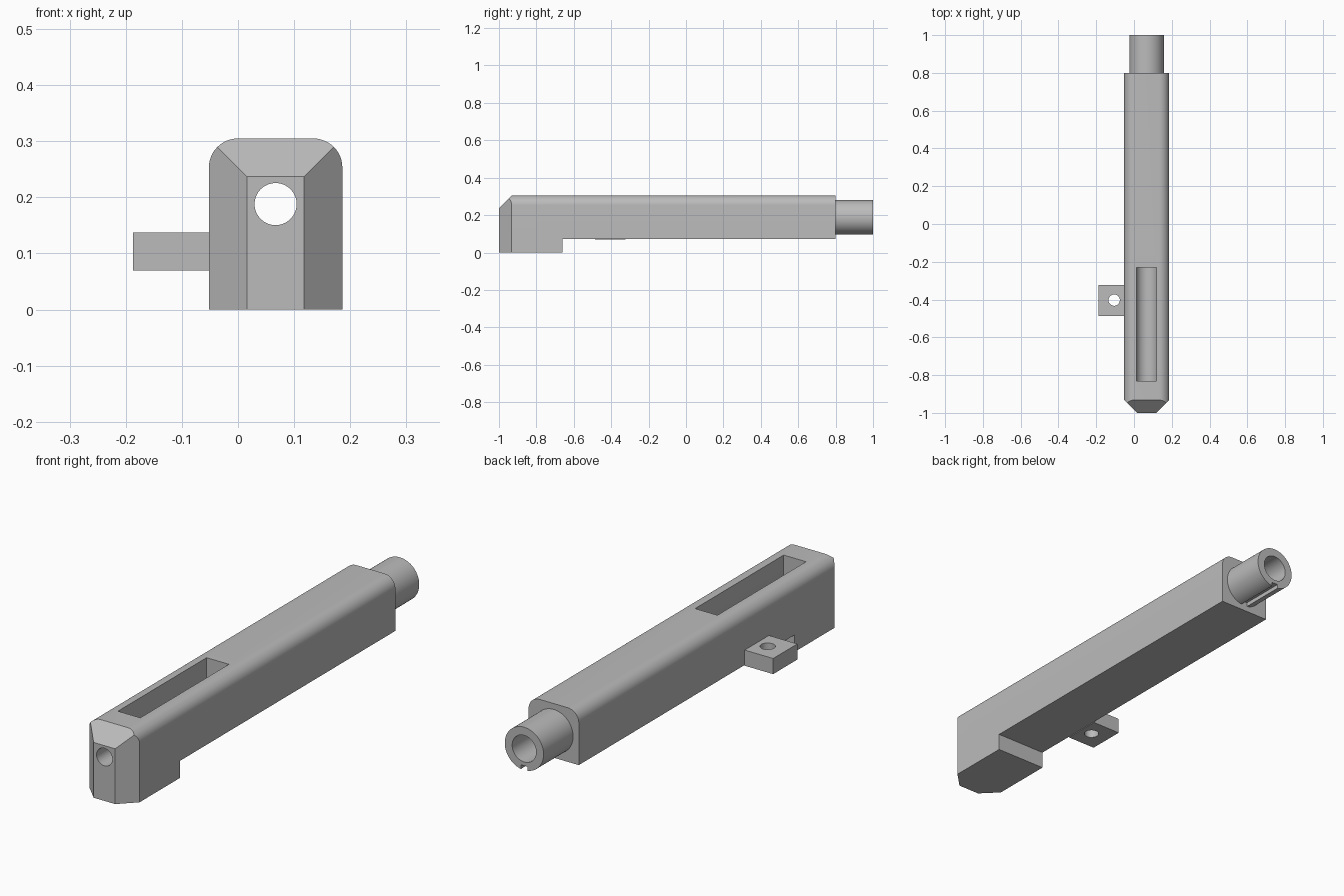
import bpy, bmesh, math
from mathutils import Vector, Matrix

if "Cube" in bpy.data.objects:
    bpy.data.objects.remove(bpy.data.objects["Cube"], do_unlink=True)

gray = bpy.data.materials.new("plain gray")
gray.use_nodes = True
gray.diffuse_color = (0.5, 0.5, 0.5, 1)
gray.node_tree.nodes["Principled BSDF"].inputs["Base Color"].default_value = (0.5, 0.5, 0.5, 1)

CX, CZ = 0.067, 0.188          # bore axis
HALF, TOP, ROUND = 0.119, 0.305, 0.052
FRONT, CHAMFER = -1.0, 0.068


def finish(name, bm):
    bmesh.ops.recalc_face_normals(bm, faces=bm.faces)
    mesh = bpy.data.meshes.new(name)
    bm.to_mesh(mesh)
    bm.free()
    mesh.materials.append(gray)
    ob = bpy.data.objects.new(name, mesh)
    bpy.context.collection.objects.link(ob)
    return ob


def box(name, x, y, z):
    bm = bmesh.new()
    size = [b - a for a, b in (x, y, z)]
    mid = [(a + b) / 2 for a, b in (x, y, z)]
    bmesh.ops.create_cube(bm, size=1, matrix=Matrix.Translation(mid) @ Matrix.Diagonal((*size, 1)))
    return finish(name, bm)


def rod(name, radius, centre, length, axis="Y"):
    bm = bmesh.new()
    turn = Matrix.Rotation(math.pi / 2, 4, "X") if axis == "Y" else Matrix()
    bmesh.ops.create_cone(bm, cap_ends=True, segments=64, radius1=radius, radius2=radius,
                          depth=length, matrix=Matrix.Translation(centre) @ turn)
    return finish(name, bm)


def bore(name, radius, y0, y1):
    return rod(name, radius, (CX, (y0 + y1) / 2, CZ), y1 - y0)


def combine(target, other, operation="DIFFERENCE"):
    mod = target.modifiers.new("cut", "BOOLEAN")
    mod.operation, mod.solver, mod.object = operation, "EXACT", other
    bpy.context.view_layer.objects.active = target
    bpy.ops.object.modifier_apply(modifier=mod.name)
    bpy.data.objects.remove(other, do_unlink=True)


# Body: round-shouldered section extruded along y
bm = bmesh.new()
section = [(CX - HALF, 0), (CX + HALF, 0)]
for side, start in ((1, 0), (-1, 90)):
    for i in range(13):
        a = math.radians(start + i * 7.5)
        section.append((CX + side * (HALF - ROUND) + ROUND * math.cos(a),
                        TOP - ROUND + ROUND * math.sin(a)))
face = bm.faces.new([bm.verts.new((x, FRONT, z)) for x, z in section])
grown = bmesh.ops.extrude_face_region(bm, geom=[face])
bmesh.ops.translate(bm, vec=(0, 0.8 - FRONT, 0),
                    verts=[v for v in grown["geom"] if isinstance(v, bmesh.types.BMVert)])
bmesh.ops.recalc_face_normals(bm, faces=bm.faces)

# Nose bevels on both sides and the top
for point, normal in (((CX - HALF, 0, 0), (-1, -1, 0)), ((CX + HALF, 0, 0), (1, -1, 0)),
                      ((CX, 0, TOP), (0, -1, 1))):
    plane = Vector(point)
    plane.y = FRONT + CHAMFER
    bmesh.ops.bisect_plane(bm, geom=bm.verts[:] + bm.edges[:] + bm.faces[:], plane_co=plane,
                           plane_no=Vector(normal).normalized(), clear_outer=True)
    bmesh.ops.holes_fill(bm, edges=[e for e in bm.edges if e.is_boundary])
body = finish("body", bm)

# Underside step, rear tube, top opening, stepped bore and key groove
combine(body, box("step_cutter", (-0.3, 0.4), (-0.66, 1.1), (-0.1, 0.073)))
combine(body, bore("rear_tube", 0.092, 0.7, 1.0), "UNION")
combine(body, box("opening_cutter", (0.012, 0.118), (-0.83, -0.23), (CZ, 0.4)))
combine(body, bore("wide_bore_cutter", 0.057, -0.83, 1.1))
combine(body, bore("nose_bore_cutter", 0.0375, -1.1, -0.8))
combine(body, box("groove_cutter", (CX - 0.015, CX + 0.015), (0.8, 1.1), (0.05, 0.115)))

# Side lug with a vertical hole
lug = box("side_lug", (-0.187, CX - HALF), (-0.487, -0.323), (0.07, 0.137))
combine(lug, rod("lug_hole_cutter", 0.03, (-0.105, -0.403, 0.1), 0.3, "Z"))

for ob in (body, lug):
    bpy.ops.object.select_all(action="DESELECT")
    ob.select_set(True)
    bpy.context.view_layer.objects.active = ob
    bpy.ops.object.shade_smooth_by_angle(angle=math.radians(30))
